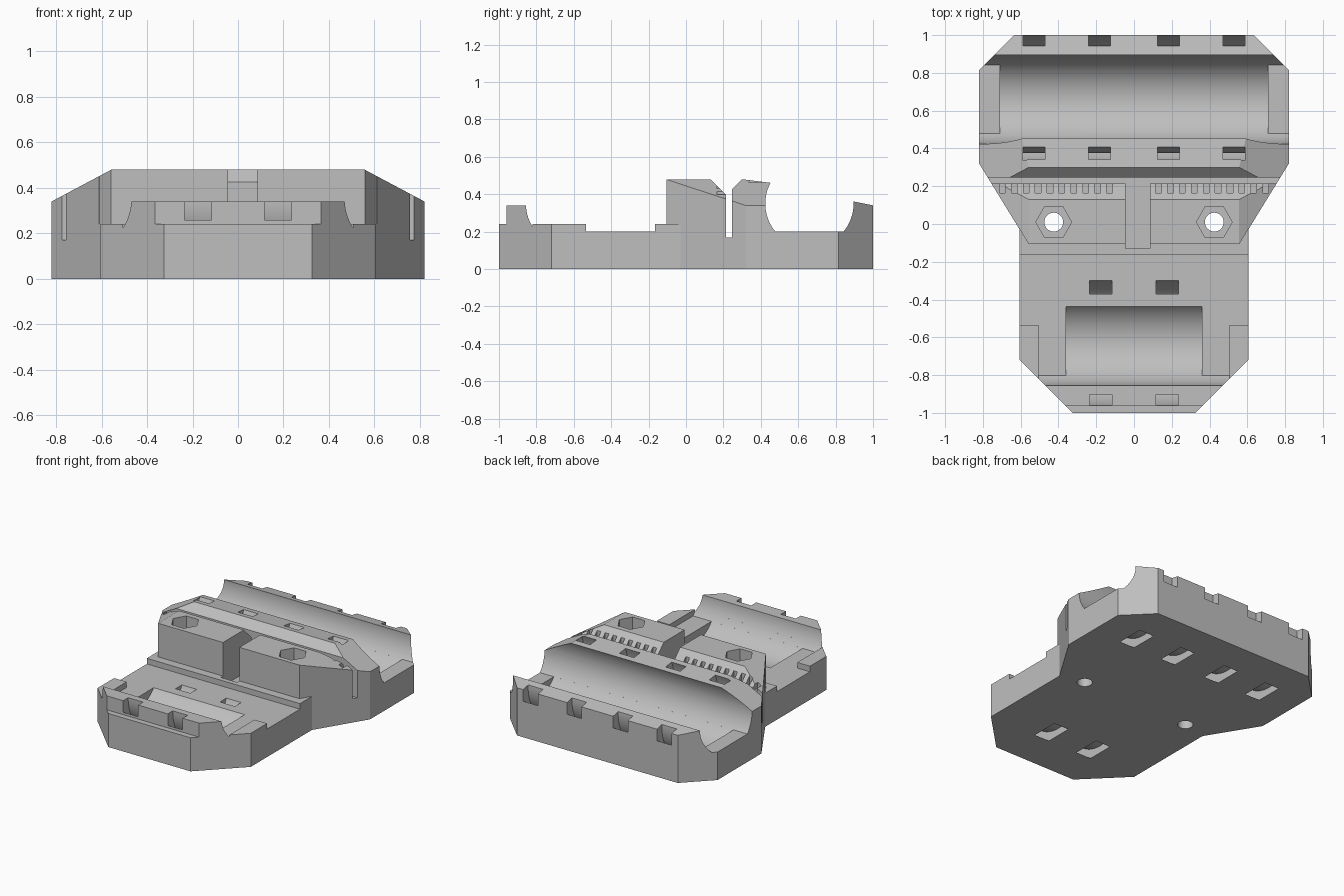
import bpy, bmesh
from math import sin, cos, asin, pi, radians

old = bpy.data.objects.get("Cube")
if old:
    bpy.data.objects.remove(old, do_unlink=True)

grey = bpy.data.materials.new("plain grey")
grey.use_nodes = True
COLOUR = (0.52, 0.52, 0.52, 1)
grey.diffuse_color = COLOUR
grey.node_tree.nodes["Principled BSDF"].inputs["Base Color"].default_value = COLOUR


def prism(name, pts, axis, bands):
    """Extrude an outline along x, y or z over one or more bands."""
    place = {"x": lambda a, b, t: (t, a, b),
             "y": lambda a, b, t: (a, t, b),
             "z": lambda a, b, t: (a, b, t)}[axis]
    bm = bmesh.new()
    for lo, hi in bands:
        ends = [[bm.verts.new(place(a, b, t)) for a, b in pts] for t in (lo, hi)]
        bm.faces.new(ends[0][::-1])
        bm.faces.new(ends[1])
        for i in range(len(pts)):
            j = (i + 1) % len(pts)
            bm.faces.new((ends[0][i], ends[0][j], ends[1][j], ends[1][i]))
    bmesh.ops.recalc_face_normals(bm, faces=bm.faces)
    mesh = bpy.data.meshes.new(name)
    bm.to_mesh(mesh)
    bm.free()
    mesh.materials.append(grey)
    obj = bpy.data.objects.new(name, mesh)
    bpy.context.collection.objects.link(obj)
    return obj


def apply_boolean(target, tool, operation="DIFFERENCE"):
    tool.hide_render = True
    mod = target.modifiers.new("cut", "BOOLEAN")
    mod.operation, mod.solver, mod.object = operation, "EXACT", tool
    graph = bpy.context.evaluated_depsgraph_get()
    mesh = bpy.data.meshes.new_from_object(target.evaluated_get(graph))
    target.modifiers.clear()
    target.data = mesh
    bpy.data.objects.remove(tool, do_unlink=True)


def rect(a0, a1, b0, b1):
    return [(a0, b0), (a1, b0), (a1, b1), (a0, b1)]


def arc(c, r, start, end, n):
    return [(c[0] + r * cos(start + (end - start) * i / n),
             c[1] + r * sin(start + (end - start) * i / n)) for i in range(n + 1)]


def both(lo, hi):
    return [(lo, hi), (-hi, -lo)]


def mirrored(pts):
    return pts + [(-x, y) for x, y in reversed(pts)]


# Body: side profile trimmed by the plan outline and the sloping shoulders
profile = [(-1.1, 0), (1.1, 0), (1.1, .32), (.85, .371), (.66, .3), (.47, .459),
           (.3, .48), (.245, .425), (.245, .3), (.215, .3), (.215, .395),
           (.13, .48), (-.105, .48), (-.105, .24), (-.75, .24), (-.75, .34),
           (-.96, .34), (-.96, .24), (-1.1, .24)]
body = prism("mount_body", profile, "x", [(-.9, .9)])
outline = mirrored([(.325, -1), (.605, -.72), (.605, -.03), (.82, .32),
                    (.82, .815), (.635, 1)])
apply_boolean(body, prism("outline", outline, "z", [(-.2, .7)]), "INTERSECT")
shoulders = mirrored([(.95, -.2), (.95, .271), (.555, .481), (.555, .7)])
apply_boolean(body, prism("shoulders", shoulders, "y", [(-1.2, 1.2)]), "INTERSECT")

# Raised block narrows toward the front above the base
for s in (1, -1):
    corner = [(s * .555, -.15), (s * .558, -.105), (s * .61, -.02), (s * .75, -.02), (s * .75, -.15)]
    apply_boolean(body, prism("corner_trim", corner, "z", [(.24, .7)]))

# Front tray floor, leaving the low side rails
apply_boolean(body, prism("tray", rect(-.79, -.165, .2, .3), "x", [(-.505, .505)]))
apply_boolean(body, prism("tray_sides", rect(-.535, -.165, .2, .3), "x", [(-.9, .9)]))


# Tube cradles: deep in the middle, flat floored toward the ends
def cradle(y, r, half, steps):
    c = (y, .35)
    full = arc(c, r, 0, 2 * pi, 96)[:-1]
    apply_boolean(body, prism("cradle", full, "x", [(-half, half)]))
    for floor, reach in steps:
        a = asin((c[1] - floor) / r)
        apply_boolean(body, prism("cradle_end", arc(c, r, -a, pi + a, 72), "x", [(-reach, reach)]))


cradle(.66, .236, .71, [(.2, .95)])
cradle(-.62, .236, .36, [(.2, .505), (.24, .95)])


# Curved strap channels wrapping below each cradle
def strap_channels(y, bands):
    c = (y, .335)
    a, b = radians(140), radians(400)
    ring = arc(c, .349, a, b, 48) + arc(c, .284, b, a, 48)
    apply_boolean(body, prism("strap_channel", ring, "x", bands))


strap_channels(.66, both(.125, .24) + both(.47, .587))
strap_channels(-.62, both(.117, .235))

# Cross slot, cable channel and comb of wire notches
apply_boolean(body, prism("cross_slot", rect(.215, .245, .17, .6), "x", [(-.9, .9)]))
apply_boolean(body, prism("cable_channel", rect(-.13, .23, .17, .6), "x", [(-.045, .085)]))
notches = []
for i in range(10):
    notches += both(.115 + .063 * i, .145 + .063 * i)
apply_boolean(body, prism("comb", rect(.165, .225, .37, .6), "x", notches))

# Bolt holes with hexagonal nut pockets
for x in (-.425, .425):
    hole = arc((x, .01), .05, 0, 2 * pi, 32)[:-1]
    pocket = arc((x, .01), .095, 0, 2 * pi, 6)[:-1]
    apply_boolean(body, prism("bolt_hole", hole, "z", [(-.1, .7)]))
    apply_boolean(body, prism("nut_pocket", pocket, "z", [(.38, .7)]))

# Smooth the curved walls, keep the edges crisp
bpy.ops.object.select_all(action="DESELECT")
body.select_set(True)
bpy.context.view_layer.objects.active = body
bpy.ops.object.shade_smooth_by_angle(angle=radians(25))
